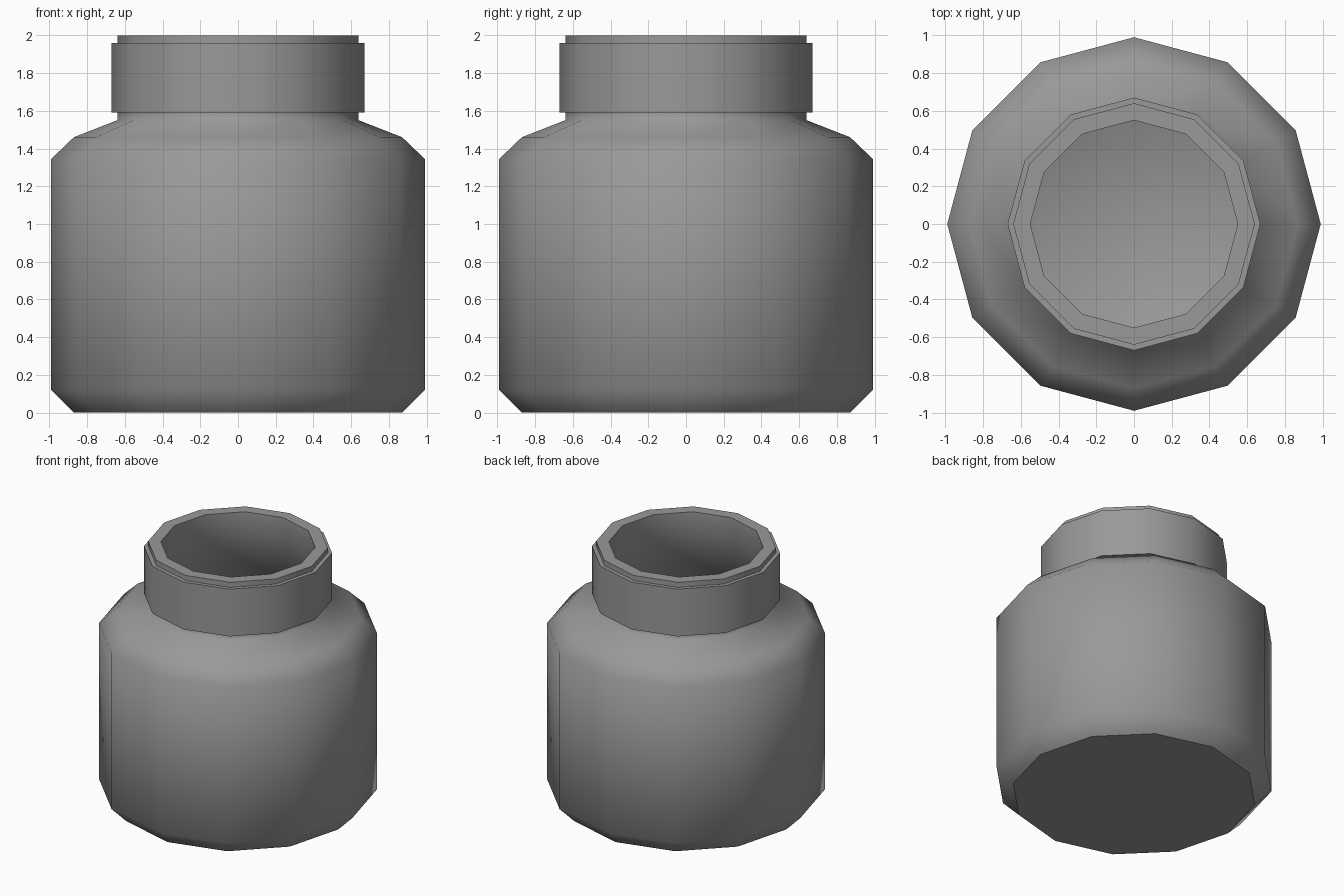
import bpy, bmesh, math

if "Cube" in bpy.data.objects:
    bpy.data.objects.remove(bpy.data.objects["Cube"])

SIDES = 12


def lathe(name, profile, material):
    """Revolve an (r, z) profile about z, capping the first and last rings."""
    bm = bmesh.new()
    rings = []
    for r, z in profile:
        rings.append([bm.verts.new((r * math.cos(2 * math.pi * i / SIDES),
                                    r * math.sin(2 * math.pi * i / SIDES), z))
                      for i in range(SIDES)])
    for a, b in zip(rings, rings[1:]):
        for i in range(SIDES):
            j = (i + 1) % SIDES
            bm.faces.new((a[i], a[j], b[j], b[i]))
    # flat caps: underside (crisp edge) and inner floor (soft edge)
    base = bm.faces.new(rings[0][::-1])
    bm.faces.new(rings[-1])
    bmesh.ops.recalc_face_normals(bm, faces=bm.faces)
    for e in base.edges:
        e.smooth = False
    mesh = bpy.data.meshes.new(name)
    bm.to_mesh(mesh)
    bm.free()
    mesh.materials.append(material)
    ob = bpy.data.objects.new(name, mesh)
    bpy.context.collection.objects.link(ob)
    bpy.context.view_layer.objects.active = ob
    ob.select_set(True)
    bpy.ops.object.shade_smooth_by_angle(angle=math.radians(75), keep_sharp_edges=True)
    ob.select_set(False)
    return ob


dark_grey = bpy.data.materials.new("dark_grey")
dark_grey.diffuse_color = (0.32, 0.32, 0.32, 1)
dark_grey.use_nodes = True
dark_grey.node_tree.nodes["Principled BSDF"].inputs["Base Color"].default_value = dark_grey.diffuse_color

# Outside: chamfered base, wall, sloped shoulder, neck
outside = [(0.87, 0.0), (0.99, 0.12), (0.99, 1.345), (0.87, 1.46), (0.64, 1.55)]
# Raised collar band and lip
collar = [(0.64, 1.59), (0.67, 1.59), (0.67, 1.96), (0.64, 1.96), (0.64, 2.0)]
# Hollow inside, following the outer wall
inside = [(0.55, 2.0), (0.55, 1.49), (0.83, 1.38), (0.90, 1.31),
          (0.90, 0.16), (0.83, 0.09)]

lathe("jar", outside + collar + inside, dark_grey)
